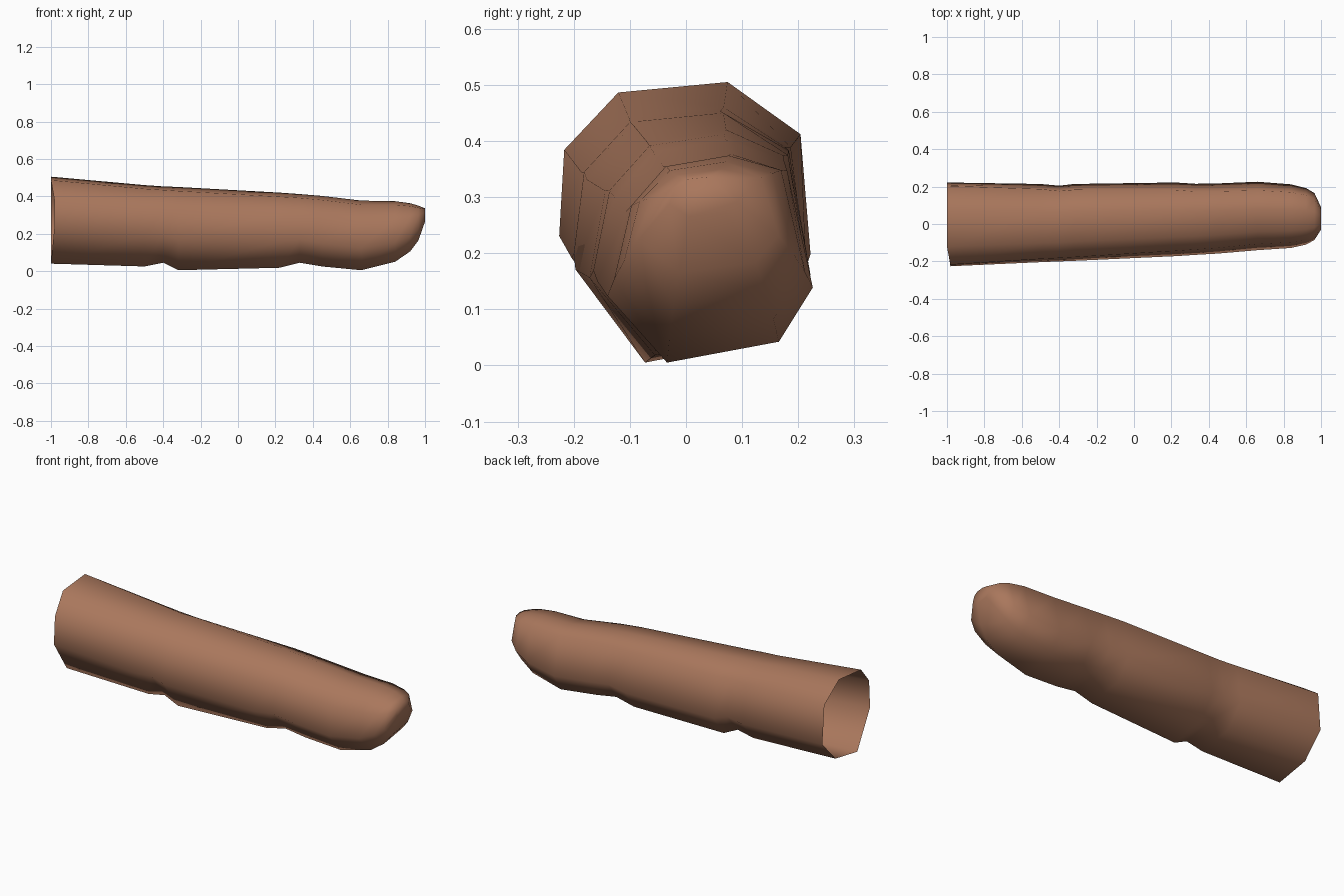
import bpy, bmesh

if "Cube" in bpy.data.objects:
    bpy.data.objects.remove(bpy.data.objects["Cube"])

skin = bpy.data.materials.new("brown skin")
skin.diffuse_color = (0.40, 0.185, 0.108, 1)
skin.use_nodes = True
skin.node_tree.nodes["Principled BSDF"].inputs["Base Color"].default_value = skin.diffuse_color

# Eight-sided cross-sections in unit coordinates: knuckle end and fingertip end
base_profile = [(-.53, .92), (.34, 1), (.92, .6), (1, -.32),
                (.48, -.85), (-.38, -1), (-1, -.18), (-.96, .48)]
tip_profile = [(-.46, .88), (.2, 1), (.75, .84), (1, -.28),
               (.67, -.8), (-.42, -1), (-1, -.36), (-.82, .45)]

# Rings along the finger: x, y min, y max, z min, z max
rings = [(-1.00, -.226, .222, .040, .505),
         (-.50, -.204, .214, .025, .460),
         (-.40, -.200, .205, .045, .453),
         (-.32, -.197, .214, .005, .450),
         (.22, -.172, .222, .018, .420),
         (.33, -.165, .215, .045, .412),
         (.45, -.158, .217, .025, .402),
         (.66, -.140, .226, .005, .377),
         (.84, -.128, .212, .050, .374),
         (.92, -.110, .192, .105, .363),
         (.965, -.085, .165, .165, .350),
         (1.00, -.030, .090, .265, .336)]

bm = bmesh.new()
loops = []
for x, y0, y1, z0, z1 in rings:
    t = min((x + 1) / 1.66, 1)
    loop = []
    for (ua, va), (ub, vb) in zip(base_profile, tip_profile):
        u, v = ua + (ub - ua) * t, va + (vb - va) * t
        # the open end is cut slightly unevenly on one side
        dx = 0.018 if x == -1 and u < -.9 else 0
        loop.append(bm.verts.new((x + dx, (y0 + y1) / 2 + u * (y1 - y0) / 2,
                                  (z0 + z1) / 2 + v * (z1 - z0) / 2)))
    loops.append(loop)

# Skin the rings, leaving the knuckle end open
for a, b in zip(loops, loops[1:]):
    for i in range(8):
        j = (i + 1) % 8
        bm.faces.new((a[i], a[j], b[j], b[i]))
# Fingertip cap
bm.faces.new(loops[-1])
bmesh.ops.recalc_face_normals(bm, faces=bm.faces)
# Make sure the open shell faces outwards
bm.normal_update()
top = max(bm.faces, key=lambda f: f.calc_center_median().z)
if top.normal.z < 0:
    bmesh.ops.reverse_faces(bm, faces=bm.faces)
for f in bm.faces:
    f.smooth = True

mesh = bpy.data.meshes.new("finger")
bm.to_mesh(mesh)
bm.free()
mesh.materials.append(skin)
finger = bpy.data.objects.new("finger", mesh)
bpy.context.collection.objects.link(finger)
